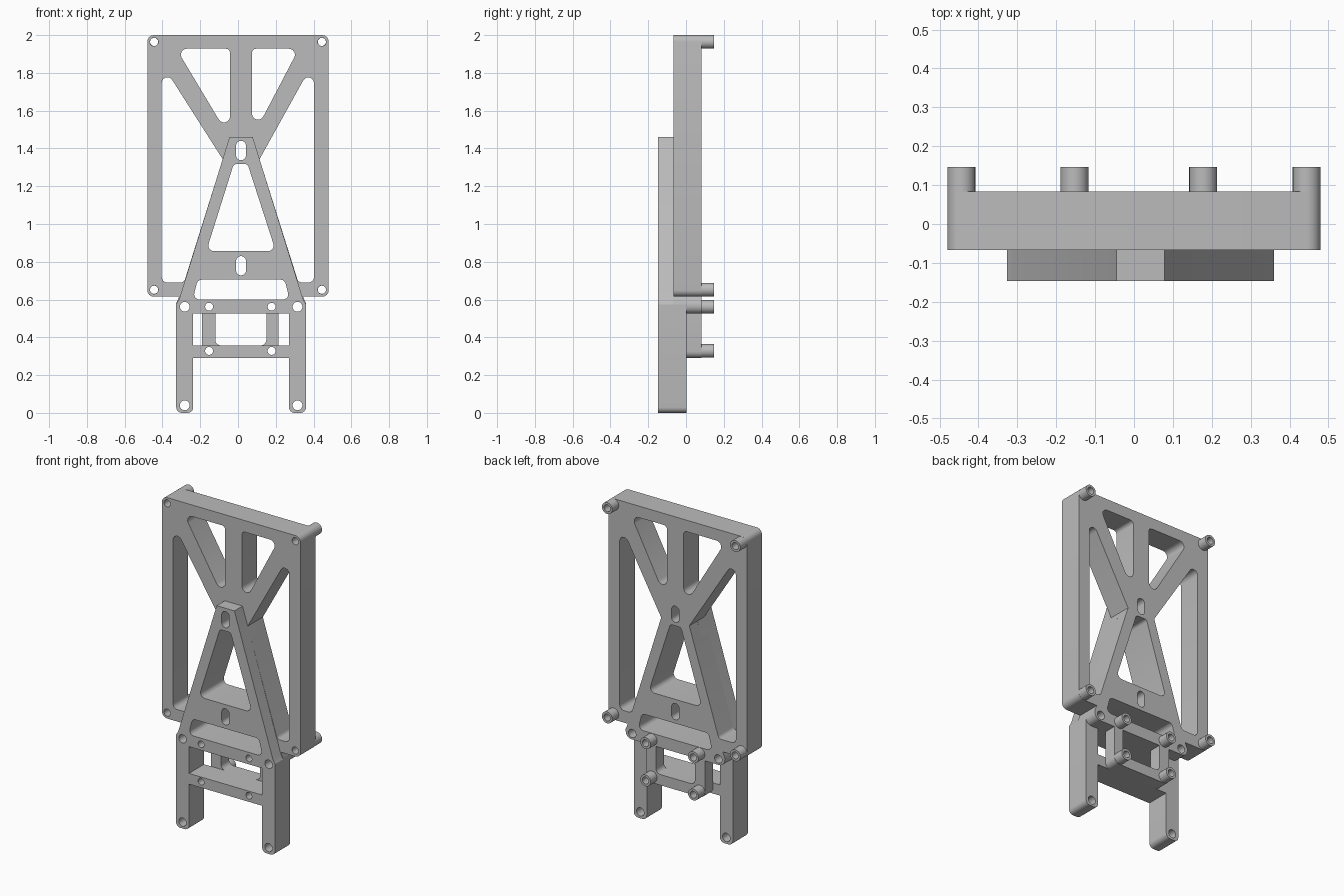
import bpy
import math
from mathutils import Vector, Matrix

cube = bpy.data.objects.get("Cube")
if cube:
    bpy.data.objects.remove(cube, do_unlink=True)

grey = bpy.data.materials.new("plain grey")
grey.use_nodes = True
COLOUR = (0.5, 0.5, 0.5, 1)
grey.diffuse_color = COLOUR
grey.node_tree.nodes["Principled BSDF"].inputs["Base Color"].default_value = COLOUR

# Depth layers, front to back
FRONT, MID_FRONT, MID, BACK, BOSS_END = -0.147, -0.067, 0.003, 0.083, 0.147


def rounded(corners, default=0.0):
    """Polygon with each corner (x, z[, radius]) replaced by an arc."""
    result = []
    n = len(corners)
    for i, corner in enumerate(corners):
        p = Vector(corner[:2])
        r = corner[2] if len(corner) > 2 else default
        if r == 0:
            result.append(p)
            continue
        a = (Vector(corners[i - 1][:2]) - p).normalized()
        b = (Vector(corners[(i + 1) % n][:2]) - p).normalized()
        half = a.angle(b) / 2
        centre = p + (a + b).normalized() * (r / math.sin(half))
        reach = r / math.tan(half)
        u, v = p + a * reach - centre, p + b * reach - centre
        start = math.atan2(u.y, u.x)
        turn = math.atan2(u.x * v.y - u.y * v.x, u.dot(v))
        for k in range(7):
            t = start + turn * k / 6
            result.append(centre + Vector((math.cos(t), math.sin(t))) * r)
    return result


def circle(x, z, r):
    return [Vector((x + r * math.cos(k * math.tau / 28),
                    z + r * math.sin(k * math.tau / 28))) for k in range(28)]


def slot(x, low, high, r):
    return rounded([(x - r, low), (x + r, low), (x + r, high), (x - r, high)], r * 0.98)


def plate(name, loops, y0, y1):
    """Extrude an outline with holes from y0 to y1."""
    curve = bpy.data.curves.new(name + " profile", 'CURVE')
    curve.dimensions = '2D'
    curve.fill_mode = 'BOTH'
    curve.extrude = (y1 - y0) / 2
    for loop in loops:
        spline = curve.splines.new('POLY')
        spline.points.add(len(loop) - 1)
        for point, co in zip(spline.points, loop):
            point.co = (co.x, co.y, 0, 1)
        spline.use_cyclic_u = True
    helper = bpy.data.objects.new(name + " helper", curve)
    mesh = bpy.data.meshes.new_from_object(helper)
    bpy.data.objects.remove(helper)
    bpy.data.curves.remove(curve)
    mesh.transform(Matrix.Translation((0, (y0 + y1) / 2, 0)) @ Matrix.Rotation(math.pi / 2, 4, 'X'))
    mesh.materials.clear()
    mesh.materials.append(grey)
    mesh.name = name
    obj = bpy.data.objects.new(name, mesh)
    bpy.context.collection.objects.link(obj)
    # weld the caps to the walls and smooth the round edges
    bpy.ops.object.select_all(action='DESELECT')
    obj.select_set(True)
    bpy.context.view_layer.objects.active = obj
    bpy.ops.object.mode_set(mode='EDIT')
    bpy.ops.mesh.select_all(action='SELECT')
    bpy.ops.mesh.remove_doubles(threshold=0.0001)
    bpy.ops.mesh.normals_make_consistent(inside=False)
    bpy.ops.object.mode_set(mode='OBJECT')
    bpy.ops.object.shade_smooth_by_angle(angle=math.radians(30))
    return obj


# Screw positions
corner_screws = [(x, z) for x in (-0.444, 0.444) for z in (0.652, 1.964)]
upper_lugs = [(-0.282, 0.562), (0.315, 0.562)]
foot_screws = [(-0.282, 0.04), (0.315, 0.04)]
bar_upper = [(-0.153, 0.562), (0.178, 0.562)]
bar_lower = [(-0.153, 0.328), (0.178, 0.328)]


def holes(places, r):
    return [circle(x, z, r) for x, z in places]


# Openings shared by both layers of the tapered centre
centre_holes = [
    rounded([(-0.023, 1.317, 0.02), (0.051, 1.317, 0.02), (0.2, 0.856), (-0.168, 0.856)], 0.03),
    rounded([(-0.213, 0.705), (0.247, 0.705), (0.274, 0.6), (-0.24, 0.6)], 0.028),
    slot(0.016, 1.338, 1.44, 0.026),
    slot(0.016, 0.728, 0.83, 0.026),
] + holes(upper_lugs, 0.026) + holes(bar_upper, 0.021)

# Back layer: rectangular frame with braces
back_outline = rounded([
    (-0.48, 2, 0.035), (0.48, 2, 0.035), (0.48, 0.615, 0.035), (0.345, 0.615),
    (0.36, 0.58), (0.36, 0.525, 0.04), (-0.327, 0.525, 0.04), (-0.327, 0.58),
    (-0.312, 0.615), (-0.48, 0.615, 0.035)])
left_window = rounded([(-0.404, 1.85), (-0.081, 1.343, 0), (-0.286, 0.69, 0.025),
                       (-0.404, 0.69)], 0.03)
right_window = rounded([(0.402, 1.862), (0.402, 0.69), (0.32, 0.69, 0.025),
                        (0.114, 1.343, 0)], 0.03)
left_triangle = rounded([(-0.327, 1.928), (-0.042, 1.928, 0.022), (-0.042, 1.454)], 0.032)
right_triangle = rounded([(0.074, 1.928, 0.022), (0.322, 1.928), (0.074, 1.454)], 0.032)
plate("back_frame", [back_outline, left_window, right_window, left_triangle, right_triangle]
      + centre_holes + holes(corner_screws, 0.022), MID_FRONT, BACK)

# Front layer: tapered frame standing on two legs
front_outline = rounded([
    (-0.045, 1.46), (0.078, 1.46), (0.345, 0.6), (0.36, 0.575),
    (0.36, 0, 0.03), (0.27, 0, 0.03), (0.27, 0.29), (-0.237, 0.29),
    (-0.237, 0, 0.03), (-0.327, 0, 0.03), (-0.327, 0.575), (-0.312, 0.6)])
leg_window = rounded([(-0.237, 0.357), (0.27, 0.357), (0.27, 0.525), (-0.237, 0.525)])
plate("front_frame_and_legs", [front_outline, leg_window] + centre_holes
      + holes(foot_screws, 0.026) + holes(bar_lower, 0.021), FRONT, MID)

# Small bracket behind the leg window
bracket_outline = rounded([
    (-0.19, 0.525), (-0.19, 0.29, 0.036), (0.215, 0.29, 0.036), (0.215, 0.525),
    (0.15, 0.525), (0.15, 0.357, 0.03), (-0.12, 0.357, 0.03), (-0.12, 0.525)])
plate("lower_bracket", [bracket_outline] + holes(bar_lower, 0.021), MID, BACK)

# Round standoffs on the back
for group, places in (("corner", corner_screws), ("bracket", bar_upper + bar_lower)):
    for number, (x, z) in enumerate(places, 1):
        plate(f"{group}_standoff_{number}", [circle(x, z, 0.036), circle(x, z, 0.0215)],
              BACK, BOSS_END)
